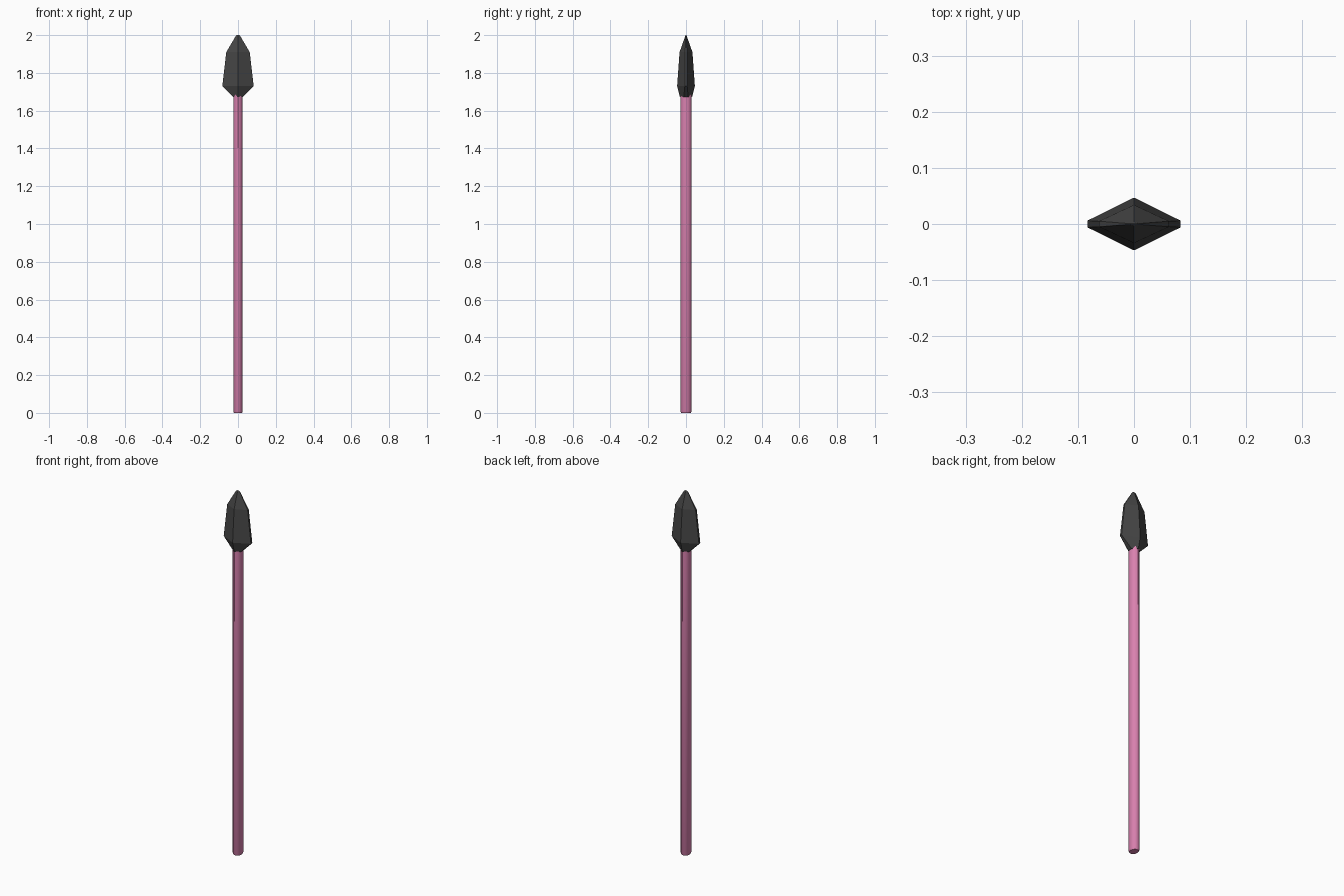
import bpy, bmesh, math

if "Cube" in bpy.data.objects:
    bpy.data.objects.remove(bpy.data.objects["Cube"])


def material(name, rgb):
    m = bpy.data.materials.new(name)
    m.diffuse_color = (*rgb, 1.0)
    m.use_nodes = True
    m.node_tree.nodes["Principled BSDF"].inputs["Base Color"].default_value = m.diffuse_color
    return m


def loft(name, rings, mat):
    """Skin a stack of equal-sized rings and cap both ends."""
    bm = bmesh.new()
    loops = [[bm.verts.new(p) for p in ring] for ring in rings]
    n = len(loops[0])
    for a, b in zip(loops, loops[1:]):
        for i in range(n):
            j = (i + 1) % n
            bm.faces.new((a[i], a[j], b[j], b[i]))
    bm.faces.new(loops[0][::-1])
    bm.faces.new(loops[-1])
    bmesh.ops.recalc_face_normals(bm, faces=bm.faces)
    me = bpy.data.meshes.new(name)
    bm.to_mesh(me)
    bm.free()
    me.materials.append(mat)
    ob = bpy.data.objects.new(name, me)
    bpy.context.collection.objects.link(ob)
    return ob


def oval(rx, ry, z, n=12):
    return [(rx * math.cos(2 * math.pi * i / n), ry * math.sin(2 * math.pi * i / n), z)
            for i in range(n)]


def blade_section(w, t, e, z):
    """Rhombus section with blunt side edges."""
    return [(w, -e, z), (w, e, z), (0, t, z), (-w, e, z), (-w, -e, z), (0, -t, z)]


pink = material("pink", (0.70, 0.22, 0.43))
charcoal = material("charcoal", (0.06, 0.06, 0.06))

# Oval shaft with a slightly chamfered foot
shaft = loft("shaft", [oval(0.021, 0.026, 0), oval(0.025, 0.030, 0.008),
                       oval(0.025, 0.030, 1.69)], pink)
bpy.context.view_layer.objects.active = shaft
shaft.select_set(True)
bpy.ops.object.shade_smooth_by_angle(angle=math.radians(35))

# Faceted spear head
loft("spear_head", [blade_section(w, t, e, z) for w, t, e, z in (
    (0.025, 0.032, 0.012, 1.672),
    (0.083, 0.047, 0.006, 1.73),
    (0.062, 0.034, 0.005, 1.91),
    (0.012, 0.004, 0.001, 1.995),
    (0.006, 0.001, 0.0005, 2.0))], charcoal)
